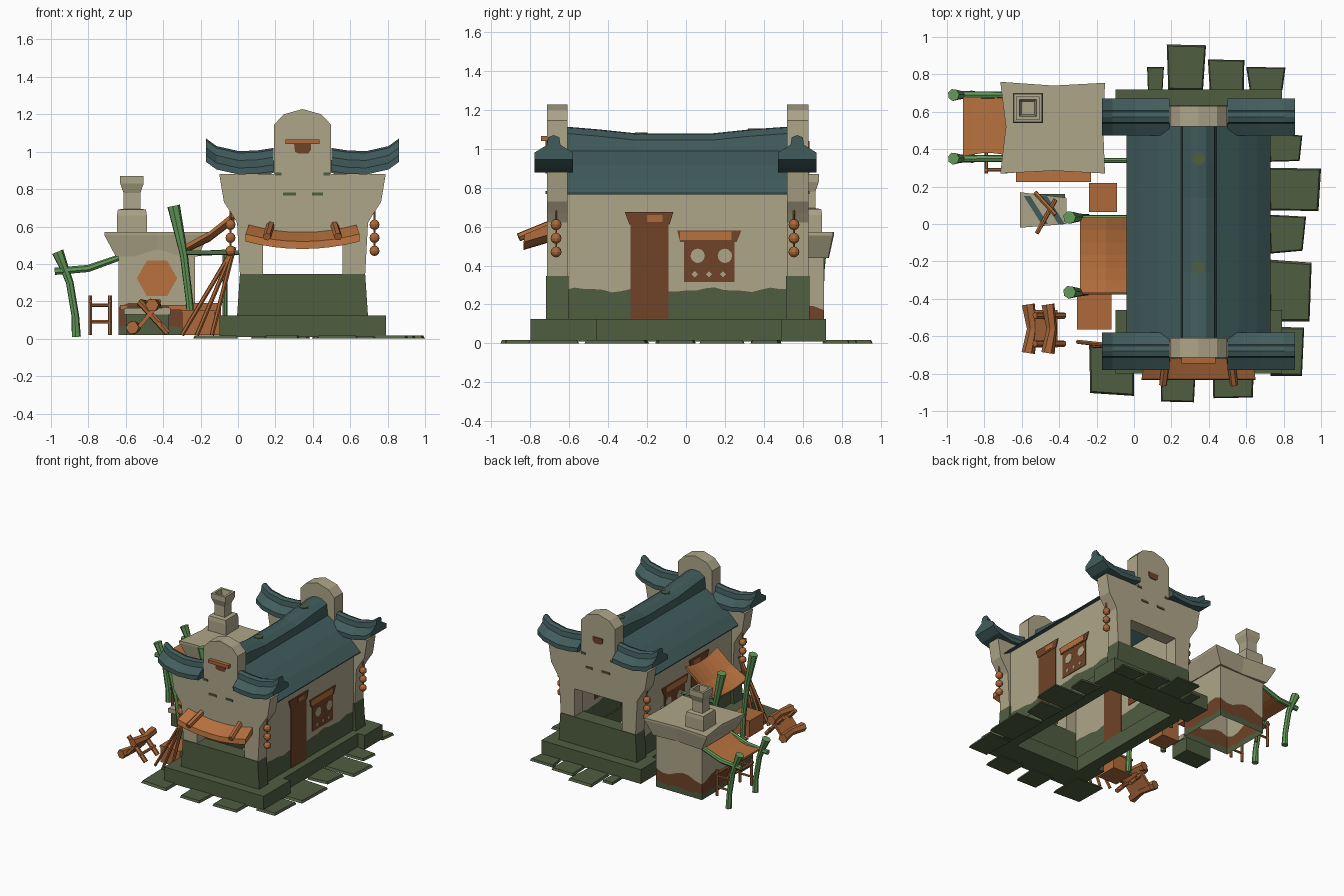
import bpy, bmesh, math, random
from mathutils import Vector

if "Cube" in bpy.data.objects:
    bpy.data.objects.remove(bpy.data.objects["Cube"])
random.seed(4)

def mat(name, r, g, b):
    m = bpy.data.materials.new(name)
    m.diffuse_color = (r, g, b, 1)
    m.use_nodes = True
    m.node_tree.nodes["Principled BSDF"].inputs["Base Color"].default_value = m.diffuse_color
    return m

CREAM = mat("cream plaster", .425, .38, .25)
TEAL = mat("teal tile", .053, .107, .108)
MOSS = mat("moss stone", .08, .109, .053)
ORANGE = mat("orange cloth", .48, .165, .048)
BROWN = mat("dark wood", .16, .057, .022)
WOOD = mat("light wood", .42, .142, .043)
BAMBOO = mat("bamboo green", .125, .32, .1)
CX = .345  # centre line of the house

def finish(name, bm, m):
    bmesh.ops.recalc_face_normals(bm, faces=bm.faces)
    me = bpy.data.meshes.new(name)
    bm.to_mesh(me)
    bm.free()
    me.materials.append(m)
    ob = bpy.data.objects.new(name, me)
    bpy.context.collection.objects.link(ob)
    return ob

def loft(name, rings, m, caps=True):
    """Closed rings of points joined in order, usually capped at both ends."""
    bm = bmesh.new()
    vs = [[bm.verts.new(p) for p in r] for r in rings]
    n = len(rings[0])
    for a, b in zip(vs, vs[1:]):
        for i in range(n):
            j = (i + 1) % n
            bm.faces.new((a[i], a[j], b[j], b[i]))
    if caps:
        bm.faces.new(vs[0])
        bm.faces.new(vs[-1])
    return finish(name, bm, m)

def prism(name, pts, axis, a, b, m):
    """Extrude a 2D outline along an axis from a to b."""
    put = {'x': lambda p, t: (t, p[0], p[1]), 'y': lambda p, t: (p[0], t, p[1]),
           'z': lambda p, t: (p[0], p[1], t)}[axis]
    return loft(name, [[put(p, t) for p in pts] for t in (a, b)], m)

def box(name, x0, x1, y0, y1, z0, z1, m):
    return prism(name, [(x0, y0), (x1, y0), (x1, y1), (x0, y1)], 'z', z0, z1, m)

def tube(name, pts, radii, m, sides=7):
    pts = [Vector(p) for p in pts]
    rings = []
    for i, p in enumerate(pts):
        d = (pts[min(i + 1, len(pts) - 1)] - pts[max(i - 1, 0)]).normalized()
        u = d.cross(Vector((.31, .9, .11))).normalized()
        v = d.cross(u)
        r = radii[i] if isinstance(radii, (list, tuple)) else radii
        rings.append([p + r * (math.cos(t) * u + math.sin(t) * v)
                      for t in (2 * math.pi * k / sides for k in range(sides))])
    return loft(name, rings, m)

def ngon(cx, cy, r, n):
    return [(cx + r * math.cos(2 * math.pi * k / n), cy + r * math.sin(2 * math.pi * k / n)) for k in range(n)]

# Plinth ring, open underneath
box("plinth_front", -.1, .79, -.80, -.58, 0.01, .125, MOSS)
box("plinth_back", -.1, .79, .49, .72, 0.01, .125, MOSS)
for s in (-1, 1):
    xs = sorted((CX + s * .29, CX + s * .385))
    box("plinth_side", *xs, -.58, .49, 0.01, .125, MOSS)
    xs = sorted((CX + s * .385, CX + s * .445))
    box("plinth_corner", *xs, -.58, -.46, 0.01, .125, MOSS)

# Paving slabs around the plinth: x0, y0, x1, y1
slabs = [(.07, .7, .16, .84), (.175, .7, .385, .96), (.395, .7, .59, .88), (.6, .7, .81, .84),
         (.72, .32, .90, .49), (.72, .06, 1.0, .30), (.72, -.16, .92, .05), (.72, -.54, .95, -.19),
         (.72, -.82, .91, -.55), (-.24, -.92, 0, -.64), (.14, -.96, .33, -.75), (.42, -.94, .64, -.75)]
for x0, y0, x1, y1 in slabs:
    j = lambda: random.uniform(0, .02)
    low = [(x0 + j(), y0 + j()), (x1 - j(), y0 + j()), (x1, y1 - j()), (x0, y1)]
    mx, my = (x0 + x1) / 2, (y0 + y1) / 2
    loft("paving_slab", [[(x, y, 0) for x, y in low],
                         [(mx + (x - mx) * .93, my + (y - my) * .93, .018) for x, y in low]], MOSS)

# Gable walls, awning opening, signs and moss marks
half = [(.2125, .57), (.2125, .345), (.335, .345), (.35, .62), (.38, .67), (.42, .73), (.445, .88),
        (.152, .88), (.152, 1.145), (.10, 1.2), (0, 1.228)]
outline = [(CX + x, z) for x, z in half] + [(CX - x, z) for x, z in half[-2::-1]]
for y0, y1, face, s in ((-.715, -.61, -.715, -1), (.52, .63, .63, 1)):
    prism("gable_wall", outline, 'y', y0, y1, CREAM)
    prism("gable_base", [(CX - .35, .12), (CX + .35, .12), (CX + .335, .345), (CX - .335, .345)],
          'y', y0 - .005, y1 + .005, MOSS)
    plate = sorted((face, face + s * .006))
    prism("gable_sign_patch", [(CX - .045, 1.04), (CX - .04, 1.0), (CX - .02, .99), (CX + .03, .99),
                               (CX + .045, 1.01), (CX + .045, 1.04)], 'y', *plate, BROWN)
    for dx, z, w in ((-.13, .88, .018), (.13, .88, .018), (-.07, .775, .035), (.08, .775, .03)):
        box("moss_mark", CX + dx - w, CX + dx + w, *plate, z - .008, z + .008, MOSS)
box("sign_bar", .255, .435, -.745, -.71, 1.04, 1.065, WOOD)

# Side walls with a wavy moss line, door and window on both faces
wave = [(-.62 + 1.15 * k / 24, .275 + .009 * math.sin(k * .9) + .005 * math.sin(k * 2.1)) for k in range(25)]
rect = lambda a, b, c, d: [(a, c), (b, c), (b, d), (a, d)]
for s in (-1, 1):
    xs = (CX + s * .30, CX + s * .325)
    prism("side_wall", wave + [(.53, .8), (-.62, .8)], 'x', *xs, CREAM)
    prism("side_wall_base", wave + [(.53, .12), (-.62, .12)], 'x', *xs, MOSS)
    for f, d in ((xs[1], s), (xs[0], -s)):
        def plates(name, pts, lift, m):
            prism(name, pts, 'x', f, f + d * lift, m)
        plates("door", rect(-.285, -.09, .125, .62), .005, BROWN)
        plates("door_lintel", [(-.29, .61), (-.085, .61), (-.065, .675), (-.315, .675)], .008, BROWN)
        plates("door_plaque", rect(-.2, -.12, .625, .66), .0095, WOOD)
        plates("window_panel", rect(-.01, .25, .315, .55), .005, BROWN)
        plates("window_head", [(-.03, .52), (.26, .52), (.285, .58), (-.045, .58)], .007, BROWN)
        plates("window_valance", rect(-.03, .235, .53, .575), .009, ORANGE)
        for y in (.06, .2):
            plates("window_hole", ngon(y, .45, .037, 12), .007, CREAM)
        for y in (.045, .118, .19):
            plates("window_diamond", ngon(y, .355, .016, 4), .007, CREAM)
    # Hanging lantern strings at both ends
    for y in (-.668, .555):
        tube("lantern_cord", [(CX + s * .385, y, .45), (CX + s * .385, y, .7)], .005, WOOD, 5)
        for z in (.47, .54, .61):
            bm = bmesh.new()
            bmesh.ops.create_uvsphere(bm, u_segments=10, v_segments=6, radius=.028)
            bmesh.ops.translate(bm, vec=(CX + s * .385, y, z), verts=bm.verts)
            finish("lantern", bm, WOOD)

# Main roof with swept ridge and two moss spots
prof = [(.385, .765), (.385, .772), (.31, .845), (.215, .917), (.095, .99), (.085, 1.045), (.04, 1.075), (0, 1.08)]
full = prof + [(-x, z) for x, z in prof[-2::-1]] + [(-.2, .87), (0, .95), (.2, .87)]
rings = []
for y, up in ((-.63, .035), (-.45, .02), (-.26, 0), (.14, 0), (.33, .02), (.54, .035)):
    rings.append([(CX + x, y, z + (up if z > 1 else 0)) for x, z in full])
loft("main_roof", rings, TEAL)
for y, z in ((.35, 1.097), (-.23, 1.076)):
    prism("roof_moss", ngon(CX, y, .036, 6), 'z', z, z + .007, MOSS)

# Upswept tile caps on the gable shoulders
cap = [(.1, 0), (.1, .035), (.035, .075), (.028, .115), (0, .125), (-.028, .115), (-.035, .075), (-.1, .035), (-.1, 0)]
for yc in (-.68, .572):
    for s in (-1, 1):
        loft("gable_cap", [[(CX + s * u, yc + dy, z + h) for dy, h in cap]
             for u, z in ((.155, .895), (.24, .882), (.34, .878), (.46, .905), (.515, .945))], TEAL)

# Front awning with two little struts
rings = []
for k in range(9):
    t = k / 4 - 1
    sag = -.04 * (1 - t * t)
    xi, xo = CX + .285 * t, CX + .305 * t
    rings.append([(xi, -.70, .615 + sag), (xo, -.83, .56 + sag), (xo, -.835, .52 + sag), (xi, -.70, .56 + sag)])
loft("front_awning", rings, ORANGE)
for s in (-1, 1):
    tube("awning_strut", [(CX + s * .17, -.70, .61), (CX + s * .19, -.86, .545)], .022, WOOD, 6)

# Side tarp, sagging between leaning bamboo posts
rings = []
for k in range(7):
    t = k / 3 - 1
    sag = -.035 * (1 - t * t)
    y = -.167 + .203 * t
    rings.append([(-.29, y, .5 + sag * .6), (-.15, y, .575 + sag), (-.02, y, .68 + sag),
                  (-.02, y, .655 + sag), (-.15, y, .555 + sag), (-.28, y, .48 + sag * .6)])
loft("side_tarp", rings, ORANGE)
for y in (-.365, .035):
    tube("tarp_post", [(-.25, y, .02), (-.26, y, .2), (-.29, y, .45), (-.345, y, .71)], [.02, .02, .022, .035], BAMBOO)
    tube("tarp_rail", [(-.28, y, .46), (.01, y, .46)], .013, BAMBOO, 6)

# Kitchen hut: open shell with a ragged moss and brown foot
per = []
for a, b in (((-.64, .3), (-.23, .3)), ((-.23, .3), (-.23, .71)), ((-.23, .71), (-.64, .71)), ((-.64, .71), (-.64, .3))):
    per += [(a[0] + (b[0] - a[0]) * k / 7, a[1] + (b[1] - a[1]) * k / 7) for k in range(7)]
def band(base, amp, f):
    return [(x, y, base + amp * math.sin(i * f)) for i, (x, y) in enumerate(per)]
foot, line, top = band(.065, .008, 1.9), band(.17, .025, 1.12), band(.5, 0, 1)
loft("hut_foot", [band(.02, 0, 1), foot], MOSS, False)
loft("hut_base", [foot, line], BROWN, False)
loft("hut_wall", [line, top], CREAM, False)
# Hut roof, oven mouth, shelf and chimney
rim = [(-.715, .27), (-.43, .285), (-.155, .27), (-.165, .52), (-.155, .755), (-.43, .74), (-.715, .76), (-.685, .52)]
loft("hut_roof", [[(-.435 + (x + .435) * .78, .51 + (y - .51) * .9, .44) for x, y in rim],
                  [(x, y, .555) for x, y in rim], [(x, y, .572) for x, y in rim]], CREAM)
prism("hut_oven_mouth", [(-.433 + .108 * math.cos(k * math.pi / 3), .323 + .11 * math.sin(k * math.pi / 3))
                         for k in range(6)], 'y', .292, .3, ORANGE)
box("hut_shelf", -.63, -.23, .225, .3, .155, .18, ORANGE)
sq = lambda r, z: [(-.567 + a * r, .62 + b * r, z) for a, b in ((-1, -1), (1, -1), (1, 1), (-1, 1))]
loft("chimney", [sq(.08, .56), sq(.08, .66), sq(.075, .69), sq(.045, .695), sq(.045, .78), sq(.063, .83),
                 sq(.063, .87), sq(.045, .87), sq(.035, .80)], CREAM)

# Hut side tarp, bamboo posts and rails
rings = []
for k in range(6):
    t = k / 5
    x, z = -.915 + .265 * t, .365 + .06 * t - .02 * math.sin(math.pi * t)
    p = .02 * math.sin(math.pi * t)
    rings.append([(x, .36 + p, z), (x, .69 - p, z), (x, .69 - p, z + .014), (x, .36 + p, z + .014)])
loft("hut_tarp", rings, ORANGE)
for y in (.35, .69):
    tube("hut_tarp_post", [(-.865, y, .01), (-.87, y, .12), (-.9, y, .3), (-.93, y, .38), (-.965, y, .465)],
         [.025, .021, .021, .024, .033], BAMBOO)
    tube("hut_tarp_rail", [(-.98, y, .36), (-.8, y, .375), (-.63, y, .435)], [.02, .02, .017], BAMBOO)
tube("hut_link_rail", [(-.24, .34, .455), (-.02, .34, .465)], .014, BAMBOO)
tube("hut_link_post", [(-.07, .34, .02), (-.07, .34, .46)], .013, BAMBOO)

# Small rack under the hut tarp
for x in (-.79, -.685):
    for y in (.29, .58):
        tube("rack_leg", [(x, y, .02), (x, y, .23)], .011, WOOD, 6)
    tube("rack_beam", [(x, .27, .2), (x, .6, .2)], .01, WOOD, 6)
for y in (.29, .58):
    for z in (.09, .18):
        tube("rack_rung", [(-.8, y, z), (-.675, y, z)], .009, WOOD, 6)

# Crates, leaning sticks and the stall box
box("crate", -.3, -.125, -.56, -.38, .02, .14, WOOD)
box("crate_lid", -.305, -.12, -.565, -.375, .14, .155, WOOD)
box("back_crate", -.24, -.09, .065, .22, .02, .19, WOOD)
for x, y in ((-.3, -.63), (-.22, -.65), (-.14, -.66)):
    tube("leaning_stick", [(x, y, .02), (-.02, -.66, .49)], .012, WOOD, 6)
box("stall_box", -.6, -.37, 0, .16, .02, .13, MOSS)
prism("stall_top", [(-.61, -.02), (-.36, 0), (-.36, .14), (-.61, .17)], 'z', .13, .165, CREAM)
for x in (-.59, -.5):
    prism("stall_stripe", [(x, .15), (x + .035, .15), (x + .13, 0), (x + .095, 0)], 'z', .165, .172, TEAL)
tube("stall_stick", [(-.53, .17, .18), (-.42, .05, .2)], .012, ORANGE, 6)
tube("stall_stick", [(-.42, .13, .18), (-.52, -.05, .2)], .012, WOOD, 6)

# Toppled stool: two rough planks, a seat board between them and legs
for x, z in ((-.555, .06), (-.45, .18)):
    tube("stool_plank", [(x - .01, -.69, z), (x + .01, -.56, z), (x - .01, -.43, z)], [.036, .028, .036], WOOD, 6)
prism("stool_seat", [(-.56, .045), (-.545, .03), (-.43, .165), (-.445, .18)], 'y', -.66, -.46, WOOD)
for y in (-.64, -.49):
    tube("stool_leg", [(-.53, y, .2), (-.375, y, .03)], .018, WOOD, 6)
tube("stool_brace", [(-.42, -.66, .08), (-.42, -.46, .08)], .012, WOOD, 6)
